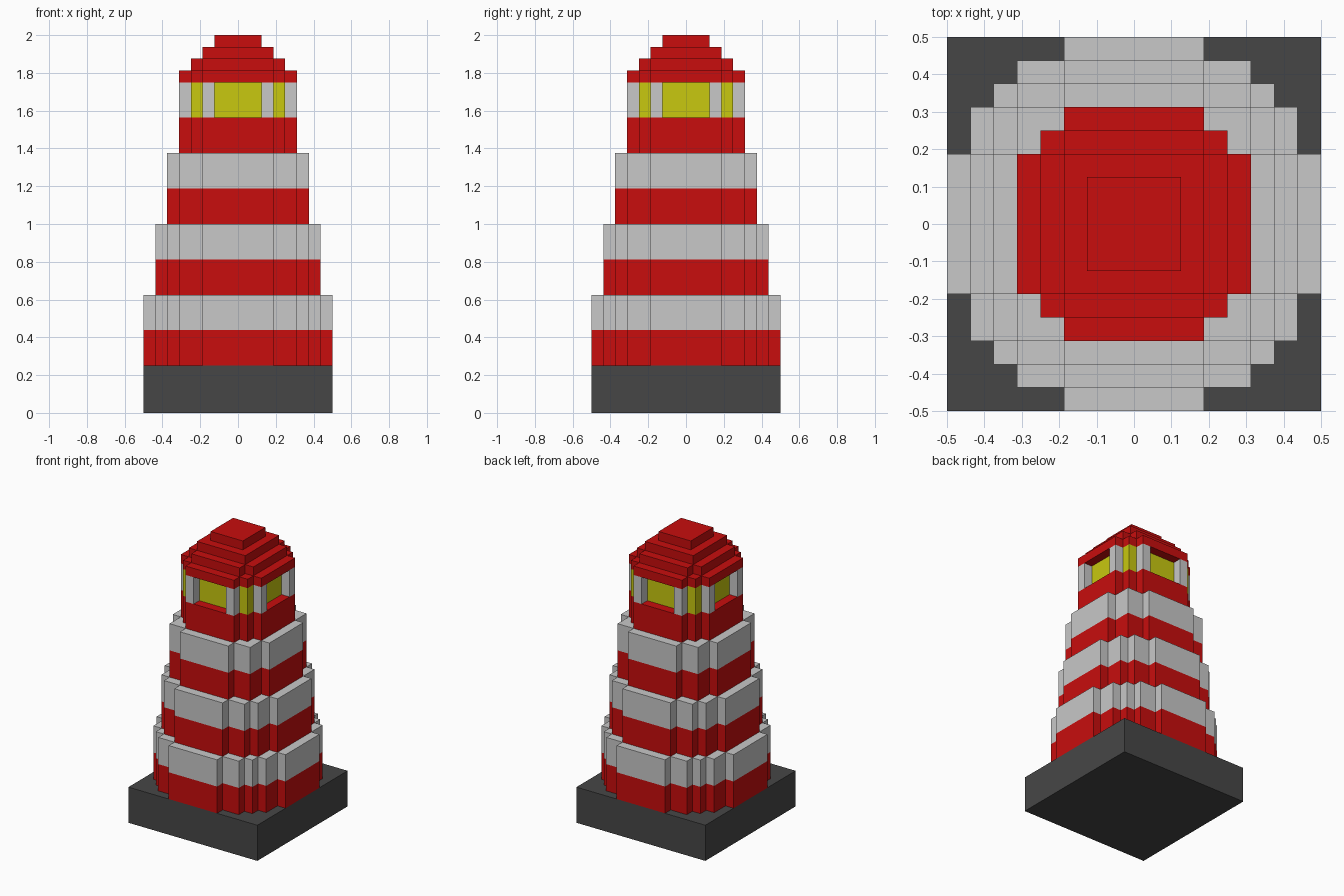
import bpy, bmesh

if "Cube" in bpy.data.objects:
    bpy.data.objects.remove(bpy.data.objects["Cube"], do_unlink=True)

U = 1 / 16  # size of one block


def material(name, rgb):
    m = bpy.data.materials.new(name)
    m.use_nodes = True
    color = (*rgb, 1)
    m.diffuse_color = color
    bsdf = m.node_tree.nodes["Principled BSDF"]
    bsdf.inputs["Base Color"].default_value = color
    bsdf.inputs["Roughness"].default_value = 0.8
    return m


RED = material("red paint", (0.58, 0.004, 0.004))
WHITE = material("off white paint", (0.58, 0.58, 0.58))
YELLOW = material("yellow glass", (0.58, 0.58, 0.005))
DARK = material("dark stone", (0.062, 0.062, 0.062))


def footprint(steps):
    """Stepped outline: one quarter's outer corners, turned four times."""
    quarter = []
    for i, (x, y) in enumerate(steps):
        if i:
            quarter.append((x, steps[i - 1][1]))
        quarter.append((x, y))
    outline = []
    for _ in range(4):
        outline += quarter
        quarter = [(-y, x) for x, y in quarter]
    return outline


def stack(name, outline, z0, bands):
    """Extrude an outline upwards through bands of (height, material)."""
    bm = bmesh.new()
    ring = [bm.verts.new((x * U, y * U, z0 * U)) for x, y in outline]
    bm.faces.new(ring[::-1])
    mats, z, n = [], z0, len(outline)
    for height, mat in bands:
        z += height
        if mat not in mats:
            mats.append(mat)
        upper = [bm.verts.new((x * U, y * U, z * U)) for x, y in outline]
        for i in range(n):
            j = (i + 1) % n
            f = bm.faces.new((ring[i], ring[j], upper[j], upper[i]))
            f.material_index = mats.index(mat)
        ring = upper
    bm.faces.new(ring).material_index = mats.index(bands[-1][1])
    mesh = bpy.data.meshes.new(name)
    bm.to_mesh(mesh)
    bm.free()
    for m in mats:
        mesh.materials.append(m)
    ob = bpy.data.objects.new(name, mesh)
    bpy.context.collection.objects.link(ob)
    return ob


# Square stone base
stack("base", footprint([(8, 8)]), 0, [(4, DARK)])

# Striped tower tiers, each one block narrower
stripes = [(3, RED), (3, WHITE)]
stack("lower_tier", footprint([(8, 3), (7, 5), (6, 6), (5, 7), (3, 8)]), 4, stripes)
stack("middle_tier", footprint([(7, 3), (6, 5), (5, 6), (3, 7)]), 10, stripes)
stack("upper_tier", footprint([(6, 3), (5, 5), (3, 6)]), 16, stripes)

# Lantern room: red wall, recessed glass, and two pillars on each side
octagon = footprint([(5, 3), (4, 4), (3, 5)])
stack("lantern_wall", octagon, 22, [(3, RED)])
stack("lantern_glass", footprint([(4, 4)]), 25, [(3, YELLOW)])
for side in ("right", "left"):
    s = -1 if side == "right" else 1
    for end in ("front", "back"):
        e = -1 if end == "front" else 1
        for name, cx, cy in (("end", 2.5 * s, 4.5 * e), ("side", 4.5 * s, 2.5 * e)):
            box = [(cx + a, cy + b) for a, b in ((.5, -.5), (.5, .5), (-.5, .5), (-.5, -.5))]
            stack(f"{name}_pillar_{end}_{side}", box, 25, [(3, WHITE)])

# Stepped roof
roof = [octagon, footprint([(4, 3), (3, 4)]), footprint([(3, 3)]), footprint([(2, 2)])]
for i, outline in enumerate(roof):
    stack(f"roof_step_{i + 1}", outline, 28 + i, [(1, RED)])
